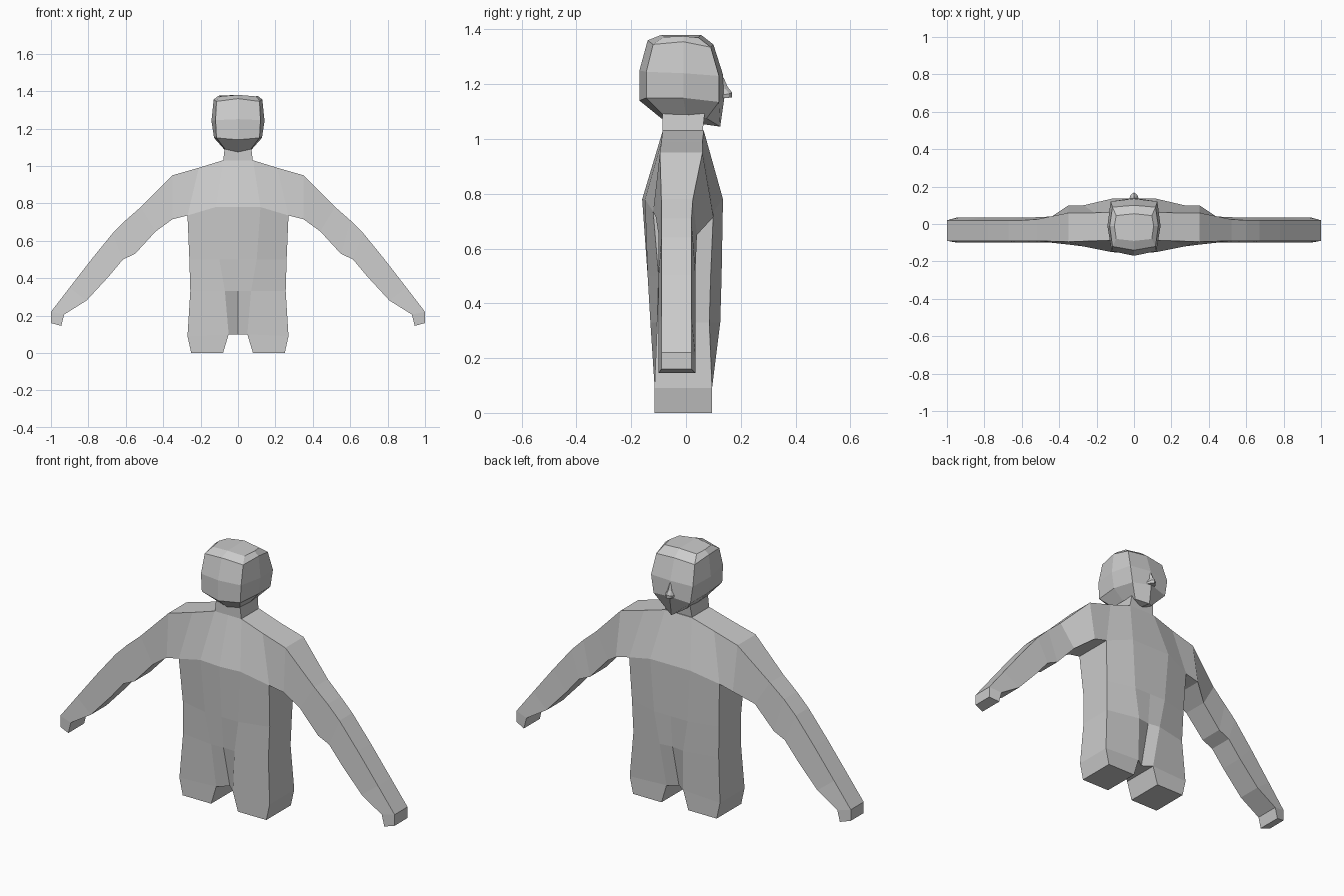
import bpy, bmesh

skin = bpy.data.materials.new("pale grey")
skin.diffuse_color = (0.6, 0.6, 0.6, 1)


def build(name, faces):
    """Make a symmetric object from faces of its right half."""
    bm = bmesh.new()
    for pts in faces:
        for s in (1, -1):
            bm.faces.new([bm.verts.new((s * x, y, z)) for x, y, z in pts])
    bmesh.ops.remove_doubles(bm, verts=bm.verts, dist=0.0005)
    bmesh.ops.dissolve_degenerate(bm, edges=bm.edges, dist=0.0005)
    bmesh.ops.recalc_face_normals(bm, faces=bm.faces)
    me = bpy.data.meshes.new(name)
    bm.to_mesh(me)
    bm.free()
    me.materials.append(skin)
    ob = bpy.data.objects.new(name, me)
    bpy.context.collection.objects.link(ob)
    return ob


def loft(rows, closed=False):
    """Quads between successive rows of points."""
    out = []
    for a, b in zip(rows, rows[1:]):
        n = len(a)
        for i in range(n if closed else n - 1):
            j = (i + 1) % n
            out.append([a[i], a[j], b[j], b[i]])
    return out


# Shoulders and arm: top x, z, front y, back y, then the same for the bottom
sections = [
    (0.00, 1.03, 0.065, -0.085, 0.00, 0.78, 0.135, -0.16),
    (0.08, 1.03, 0.065, -0.085, 0.12, 0.78, 0.135, -0.15),
    (0.21, 0.99, 0.06, -0.09, 0.27, 0.735, 0.10, -0.12),
    (0.35, 0.95, 0.06, -0.095, 0.35, 0.715, 0.10, -0.11),
    (0.52, 0.78, 0.025, -0.09, 0.44, 0.65, 0.04, -0.10),
    (0.60, 0.71, 0.02, -0.09, 0.55, 0.53, 0.035, -0.10),
    (0.67, 0.64, 0.02, -0.09, 0.615, 0.50, 0.035, -0.10),
    (0.78, 0.505, 0.02, -0.09, 0.69, 0.41, 0.035, -0.10),
    (0.90, 0.35, 0.02, -0.09, 0.81, 0.28, 0.035, -0.10),
    (1.00, 0.22, 0.02, -0.09, 0.93, 0.205, 0.035, -0.10),
    (1.00, 0.16, 0.02, -0.09, 0.945, 0.145, 0.035, -0.10),
]
rings = [[(tx, tb, tz), (tx, tf, tz), (bx, bf, bz), (bx, bb, bz)]
         for tx, tz, tf, tb, bx, bz, bf, bb in sections]
faces = [q for k, q in enumerate(loft(rings, True))
         if not (k % 4 == 2 and k < 8)]        # open where the waist joins
faces.append(rings[-1])                        # hand end

# Waist: z, middle column x, side x, outer z, front ys, back ys
waist = [
    (0.78, 0.12, 0.27, 0.735, (0.135, 0.135, 0.10), (-0.16, -0.15, -0.12)),
    (0.50, 0.10, 0.26, 0.50, (0.13, 0.13, 0.09), (-0.14, -0.14, -0.10)),
    (0.33, 0.07, 0.255, 0.33, (0.115, 0.125, 0.085), (-0.125, -0.13, -0.105)),
    (0.10, 0.05, 0.27, 0.09, (0.06, 0.095, 0.095), (-0.07, -0.115, -0.115)),
]
rows = []
for z, xm, xs, zs, f, b in waist:
    rows.append([(0, f[0], z), (xm, f[1], z), (xs, f[2], zs),
                 (xs, b[2], zs), (xm, b[1], z), (0, b[0], z)])
faces += loft(rows)

# Leg stumps and crotch
hip = rows[-1]
faces.append([hip[0], hip[1], hip[4], hip[5]])
foot = [(0.08, 0.095, 0), (0.25, 0.095, 0), (0.25, -0.115, 0), (0.08, -0.115, 0)]
faces += loft([hip[1:5], foot], True)
faces.append(foot)
build("torso_and_arms", faces)

# Neck
neck = [[(0, f, zf), (x, f, zf), (x, b, zb), (0, b, zb)]
        for x, f, b, zf, zb in ((0.08, 0.06, -0.085, 1.02, 1.02),
                                (0.07, 0.07, -0.085, 1.11, 1.11))]
build("neck", loft(neck) + neck)

# Head: rings from crown to jaw, each from back centre to front centre
head = [
    [(0, -0.09, 1.38), (0.095, -0.08, 1.372), (0.105, -0.01, 1.375),
     (0.095, 0.045, 1.37), (0, 0.055, 1.38)],
    [(0, -0.14, 1.36), (0.115, -0.12, 1.345), (0.13, -0.01, 1.355),
     (0.115, 0.09, 1.335), (0, 0.10, 1.345)],
    [(0, -0.17, 1.25), (0.12, -0.145, 1.245), (0.142, -0.01, 1.24),
     (0.125, 0.12, 1.23), (0, 0.135, 1.235)],
    [(0, -0.17, 1.14), (0.115, -0.145, 1.15), (0.128, -0.01, 1.15),
     (0.11, 0.12, 1.135), (0, 0.14, 1.15)],
    [(0, -0.09, 1.075), (0.07, -0.085, 1.09), (0.075, 0.0, 1.09),
     (0.055, 0.075, 1.075), (0, 0.125, 1.045)],
]
build("head", loft(head) + [head[0], head[-1]])

# Nose: bridge, mid, wings and tip
nose = [
    [(0, 0.137, 1.225), (0.008, 0.130, 1.22), (0.008, 0.12, 1.22)],
    [(0, 0.152, 1.19), (0.010, 0.142, 1.185), (0.014, 0.12, 1.185)],
    [(0, 0.168, 1.17), (0.016, 0.158, 1.165), (0.028, 0.13, 1.16)],
    [(0, 0.168, 1.152), (0.016, 0.155, 1.15), (0.026, 0.13, 1.15)],
]
build("nose", loft(nose) + [nose[0] + [(0, 0.12, 1.22)],
                            nose[-1] + [(0, 0.13, 1.15)]])
